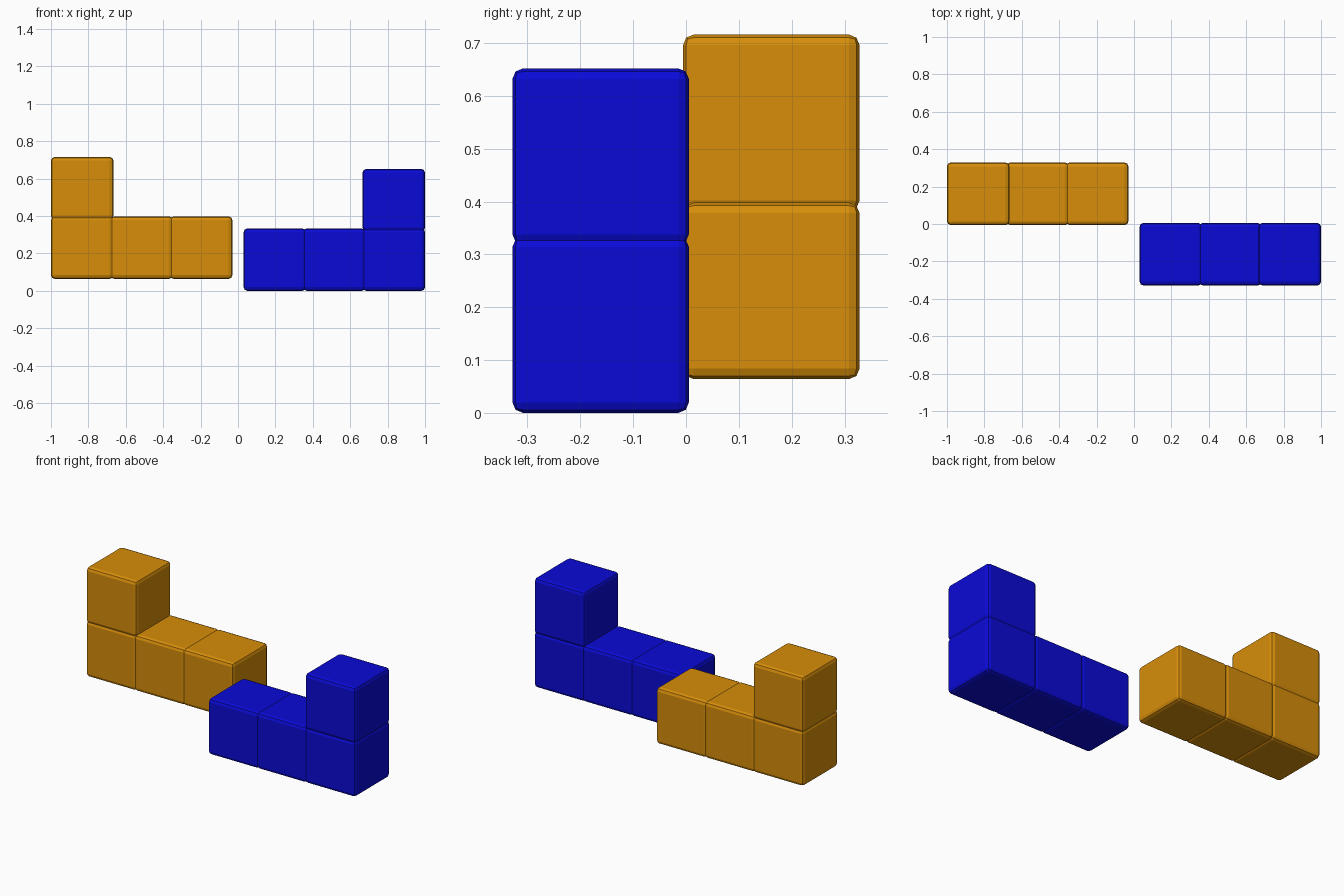
import bpy

if "Cube" in bpy.data.objects:
    bpy.data.objects.remove(bpy.data.objects["Cube"])

SIZE, PITCH, BEVEL = 0.334, 0.318, 0.02


def material(name, color):
    m = bpy.data.materials.new(name)
    m.diffuse_color = (*color, 1)
    m.use_nodes = True
    m.node_tree.nodes["Principled BSDF"].inputs["Base Color"].default_value = m.diffuse_color
    return m


def block(name, loc, mat):
    # softly bevelled cube
    bpy.ops.mesh.primitive_cube_add(size=SIZE, location=loc)
    ob = bpy.context.object
    ob.name = name
    ob.data.materials.append(mat)
    bev = ob.modifiers.new("rounded_edges", 'BEVEL')
    bev.width = BEVEL
    bev.segments = 2


def l_piece(name, side, y, base, mat):
    # three blocks in a row, plus one stacked on the outer end
    outer = 1 - SIZE / 2
    for col, row in [(0, 0), (1, 0), (2, 0), (0, 1)]:
        x = side * (outer - col * PITCH)
        z = base + SIZE / 2 + row * PITCH
        block(f"{name}_block_{col}_{row}", (x, y, z), mat)


orange = material("orange", (0.68, 0.27, 0.003))
blue = material("blue", (0.003, 0.003, 0.68))

l_piece("orange_piece", -1, 0.1615, 0.064, orange)
l_piece("blue_piece", 1, -0.1615, 0.0, blue)
